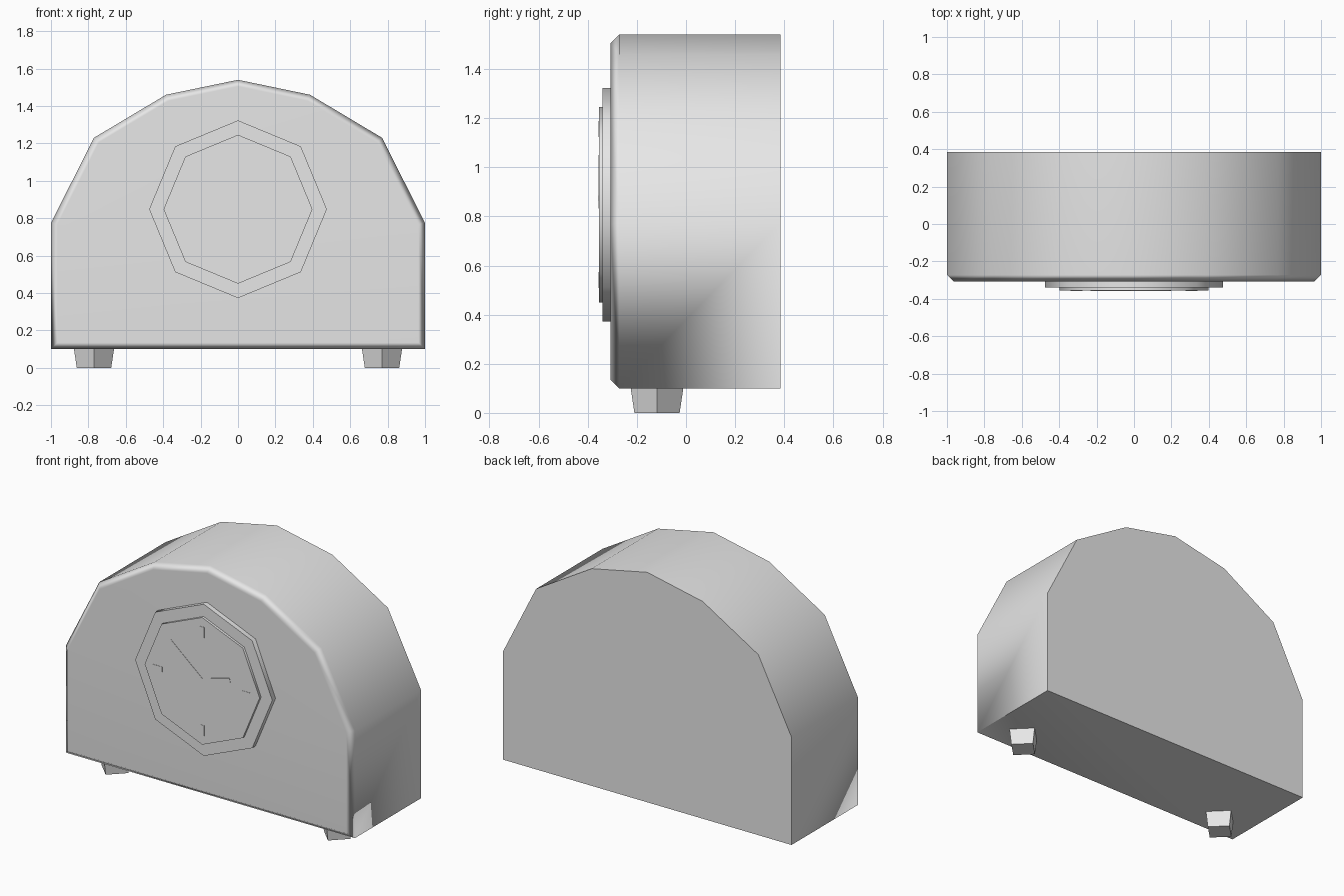
import bpy
import bmesh
from math import atan2, hypot, pi, radians
from mathutils import Matrix, Vector

default = bpy.data.objects.get("Cube")
if default:
    bpy.data.objects.remove(default, do_unlink=True)

grey = bpy.data.materials.new("light grey")
grey.use_nodes = True
colour = (0.8, 0.8, 0.8, 1)
grey.diffuse_color = colour
grey.node_tree.nodes["Principled BSDF"].inputs["Base Color"].default_value = colour


def finish(name, bm, smooth=None):
    bmesh.ops.recalc_face_normals(bm, faces=bm.faces)
    mesh = bpy.data.meshes.new(name)
    bm.to_mesh(mesh)
    bm.free()
    mesh.materials.append(grey)
    obj = bpy.data.objects.new(name, mesh)
    bpy.context.collection.objects.link(obj)
    if smooth:
        bpy.ops.object.select_all(action='DESELECT')
        obj.select_set(True)
        bpy.context.view_layer.objects.active = obj
        bpy.ops.object.shade_smooth_by_angle(angle=radians(smooth))
    return obj


def prism(bm, centre, sides, r_low, r_high, depth, rotation):
    bmesh.ops.create_cone(bm, cap_ends=True, segments=sides, radius1=r_low,
                          radius2=r_high, depth=depth,
                          matrix=Matrix.Translation(centre) @ rotation)


# Case: faceted arch profile pulled from front to back
FRONT, BACK, BASE = -0.307, 0.384, 0.1
half_arch = [(1, 0.775), (0.77, 1.23), (0.385, 1.46)]
profile = [(1, BASE)] + half_arch + [(0, 1.54)]
profile += [(-x, z) for x, z in reversed(half_arch)] + [(-1, BASE)]
bm = bmesh.new()
face = bm.faces.new([bm.verts.new((x, FRONT, z)) for x, z in profile])
pulled = bmesh.ops.extrude_face_region(bm, geom=[face], use_keep_orig=True)
bmesh.ops.translate(bm, vec=(0, BACK - FRONT, 0),
                    verts=[v for v in pulled["geom"] if isinstance(v, bmesh.types.BMVert)])
bmesh.ops.recalc_face_normals(bm, faces=bm.faces)
rim = [e for e in bm.edges if all(v.co.y < FRONT + 0.01 for v in e.verts)]
bmesh.ops.bevel(bm, geom=rim, offset=0.035, offset_type='OFFSET',
                segments=1, affect='EDGES', profile=0.5)
case = finish("clock_case", bm, smooth=60)
weighted = case.modifiers.new("weighted normals", 'WEIGHTED_NORMAL')
weighted.keep_sharp = True

# Octagonal bezel and dial
CENTRE_Z = 0.848
DIAL = -0.355
facing = Matrix.Rotation(pi / 2, 4, 'X')
for name, radius, front in (("bezel", 0.475, -0.339), ("dial", 0.398, DIAL)):
    bm = bmesh.new()
    depth = FRONT + 0.02 - front
    prism(bm, Vector((0, front + depth / 2, CENTRE_Z)), 8, radius, radius, depth, facing)
    finish(name, bm, smooth=50)


# Thin plates on the dial
def plate(name, start, end, width):
    dx, dz = end[0] - start[0], end[1] - start[1]
    mid = Vector(((start[0] + end[0]) / 2, DIAL, CENTRE_Z + (start[1] + end[1]) / 2))
    size = Matrix.Diagonal((hypot(dx, dz), 0.004, width, 1))
    turn = Matrix.Rotation(-atan2(dz, dx), 4, 'Y')
    bm = bmesh.new()
    bmesh.ops.create_cube(bm, size=1, matrix=Matrix.Translation(mid) @ turn @ size)
    finish(name, bm)


for name, x, z in (("top", 0, 1), ("bottom", 0, -1), ("left", 1, 0), ("right", -1, 0)):
    plate(name + "_hour_mark", (x * 0.275, z * 0.275), (x * 0.34, z * 0.34), 0.03)
plate("hour_hand", (0, 0), (0.194, 0.053), 0.033)
plate("minute_hand", (0, 0), (-0.224, 0.191), 0.029)

# Two tapered square feet, turned corner forward
for name, side in (("left_foot", 1), ("right_foot", -1)):
    bm = bmesh.new()
    prism(bm, Vector((side * 0.77, -0.118, BASE / 2)), 4, 0.092, 0.107, BASE, Matrix())
    finish(name, bm)
